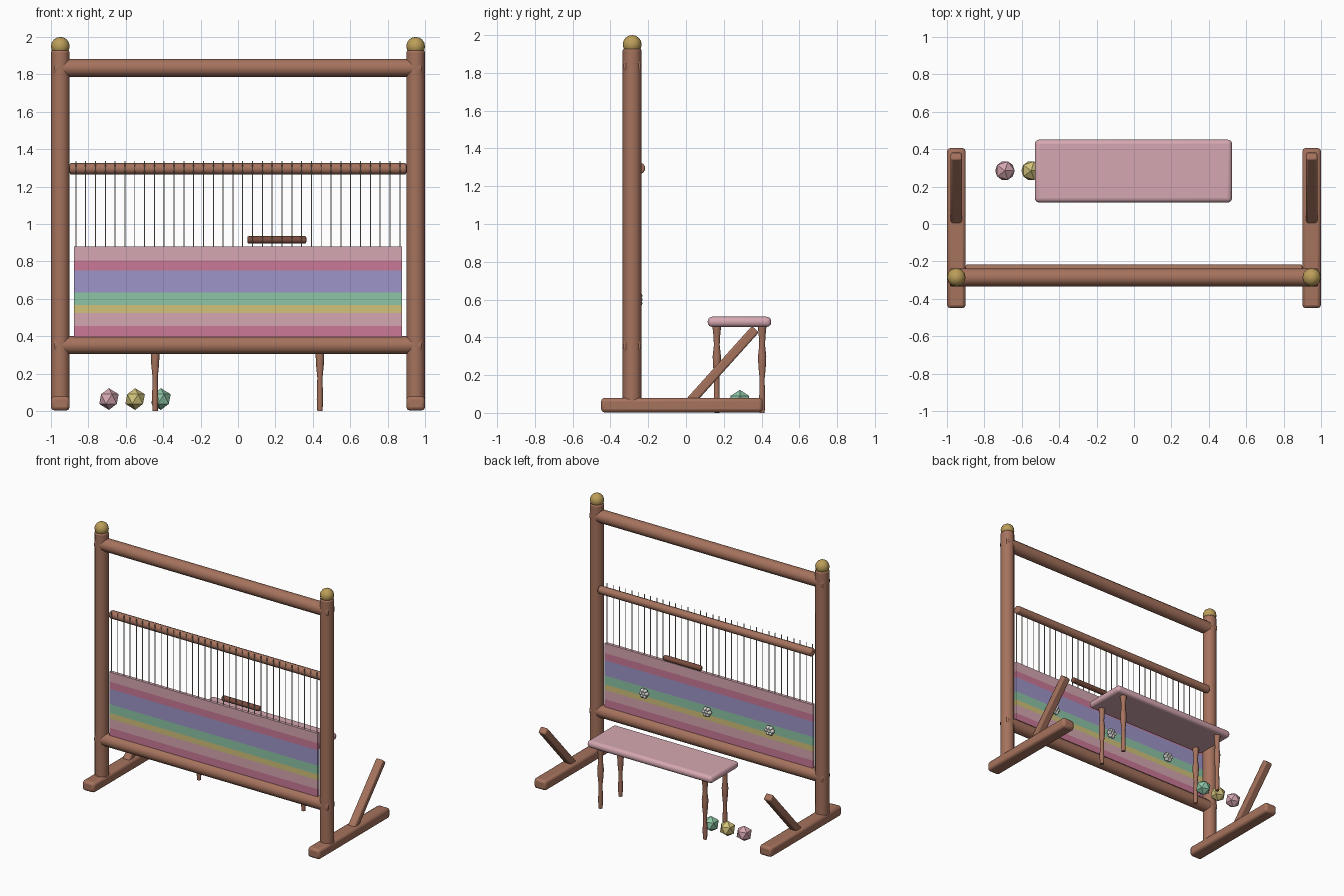
import bpy, bmesh, math
from mathutils import Vector

if "Cube" in bpy.data.objects:
    bpy.data.objects.remove(bpy.data.objects["Cube"])


def material(name, r, g, b):
    m = bpy.data.materials.new(name)
    m.use_nodes = True
    m.diffuse_color = (r, g, b, 1)
    m.node_tree.nodes["Principled BSDF"].inputs["Base Color"].default_value = (r, g, b, 1)
    return m


wood = material("warm wood", .38, .17, .11)
dark_wood = material("dark wood", .20, .075, .05)
brass = material("brass", .50, .34, .10)
pink = material("pale pink", .67, .39, .44)
rose = material("rose", .60, .19, .31)
lavender = material("lavender", .34, .30, .58)
green = material("soft green", .27, .56, .38)
yellow = material("soft yellow", .64, .54, .20)
cream = material("cream thread", .62, .56, .46)
silver = material("pale grey", .68, .68, .66)


def finish(name, mat, bevel=0, segments=2, smooth=True):
    o = bpy.context.object
    o.name = name
    o.data.materials.append(mat)
    bpy.ops.object.transform_apply(location=False, rotation=False, scale=True)
    if bevel:
        b = o.modifiers.new("edge", "BEVEL")
        b.width, b.segments = bevel, segments
        b.limit_method = "ANGLE"
        b.angle_limit = math.radians(50)
    if smooth:
        bpy.ops.object.shade_smooth_by_angle(angle=math.radians(40))
    return o


def box(name, mat, loc, size, bevel=0, segments=2, tilt=0):
    bpy.ops.mesh.primitive_cube_add(size=1, location=loc, rotation=(tilt, 0, 0))
    bpy.context.object.scale = size
    return finish(name, mat, bevel, segments)


def rod(name, mat, a, b, radius, sides=12, bevel=0):
    a, b = Vector(a), Vector(b)
    bpy.ops.mesh.primitive_cylinder_add(vertices=sides, radius=radius, depth=(b - a).length,
                                        location=(a + b) / 2)
    bpy.context.object.rotation_euler = (b - a).to_track_quat("Z", "Y").to_euler()
    return finish(name, mat, bevel)


def ball(name, mat, loc, size, segments=12, rings=8):
    bpy.ops.mesh.primitive_uv_sphere_add(segments=segments, ring_count=rings, radius=1, location=loc)
    bpy.context.object.scale = size
    return finish(name, mat)


def turned(name, mat, loc, profile, sides=10):
    # lathe a (radius, height) profile around z
    bm = bmesh.new()
    rings = [[bm.verts.new((r * math.cos(2 * math.pi * i / sides),
                            r * math.sin(2 * math.pi * i / sides), z)) for i in range(sides)]
             for r, z in profile]
    for lo, hi in zip(rings, rings[1:]):
        for i in range(sides):
            j = (i + 1) % sides
            bm.faces.new((lo[i], lo[j], hi[j], hi[i]))
    bm.faces.new(rings[0][::-1])
    bm.faces.new(rings[-1])
    mesh = bpy.data.meshes.new(name)
    bm.to_mesh(mesh)
    bm.free()
    o = bpy.data.objects.new(name, mesh)
    bpy.context.collection.objects.link(o)
    o.location = loc
    o.data.materials.append(mat)
    for p in mesh.polygons:
        p.use_smooth = len(p.vertices) == 4
    return o


LOOM_Y = -.285

# Side frames: post, finial, foot and slanted brace
for side, s in (("left", 1), ("right", -1)):
    x = s * .95
    rod(side + "_post", wood, (x, LOOM_Y, .02), (x, LOOM_Y, 1.93), .05, 12, .012)
    ball(side + "_finial", brass, (x, LOOM_Y, 1.95), (.05, .05, .05))
    box(side + "_foot", wood, (x, -.022, .041), (.1, .856, .076), .018)
    box(side + "_brace", wood, (x, .18, .235), (.06, .05, .56), .01, 2, math.radians(-42))

# Cross beams
for name, z in (("top_beam", 1.835), ("cloth_beam", .352)):
    rod(name, wood, (-.985, LOOM_Y, z), (.985, LOOM_Y, z), .048, 12, .008)
rod("heddle_bar", wood, (-.9, -.245, 1.295), (.9, -.245, 1.295), .03, 10, .008)

# Warp threads
COUNT = 34
for i in range(COUNT):
    x = -.867 + 1.732 * i / (COUNT - 1)
    rod("warp_thread", cream, (x, LOOM_Y, .36), (x, LOOM_Y, 1.337), .003, 6)

# Woven cloth in stacked bands, from the top down
bands = [(pink, .88), (rose, .806), (lavender, .752), (green, .635),
         (yellow, .568), (pink, .525), (rose, .455), (None, .395)]
for (mat, top), (_, bottom) in zip(bands, bands[1:]):
    box("cloth_band", mat, (0, LOOM_Y, (top + bottom) / 2), (1.755, .024, top - bottom))

# Shuttle resting behind the threads
rod("shuttle", dark_wood, (.05, -.257, .915), (.365, -.257, .915), .02, 10, .008)

# Small rosettes on the back of the cloth
for x in (-.53, 0, .53):
    ball("rosette_centre", silver, (x, -.25, .6), (.018, .018, .018), 8, 6)
    for k in range(6):
        a = k * math.pi / 3
        ball("rosette_petal", silver, (x + .023 * math.cos(a), -.25, .6 + .023 * math.sin(a)),
             (.015, .02, .015), 8, 6)

# Padded bench with turned legs
box("bench_seat", pink, (-.003, .283, .482), (1.055, .336, .054), .024, 4)
leg = [(.014, 0), (.017, .06), (.015, .13), (.014, .18), (.021, .25), (.023, .3),
       (.016, .36), (.019, .41), (.025, .465)]
for x in (-.443, .438):
    for y in (.163, .403):
        turned("bench_leg", wood, (x, y, 0), leg)

# Yarn balls beside the bench
for x, mat in ((-.69, pink), (-.55, yellow), (-.412, green)):
    bpy.ops.mesh.primitive_ico_sphere_add(subdivisions=1, radius=.058, location=(x, .285, .064))
    finish("yarn_ball", mat, smooth=False)
